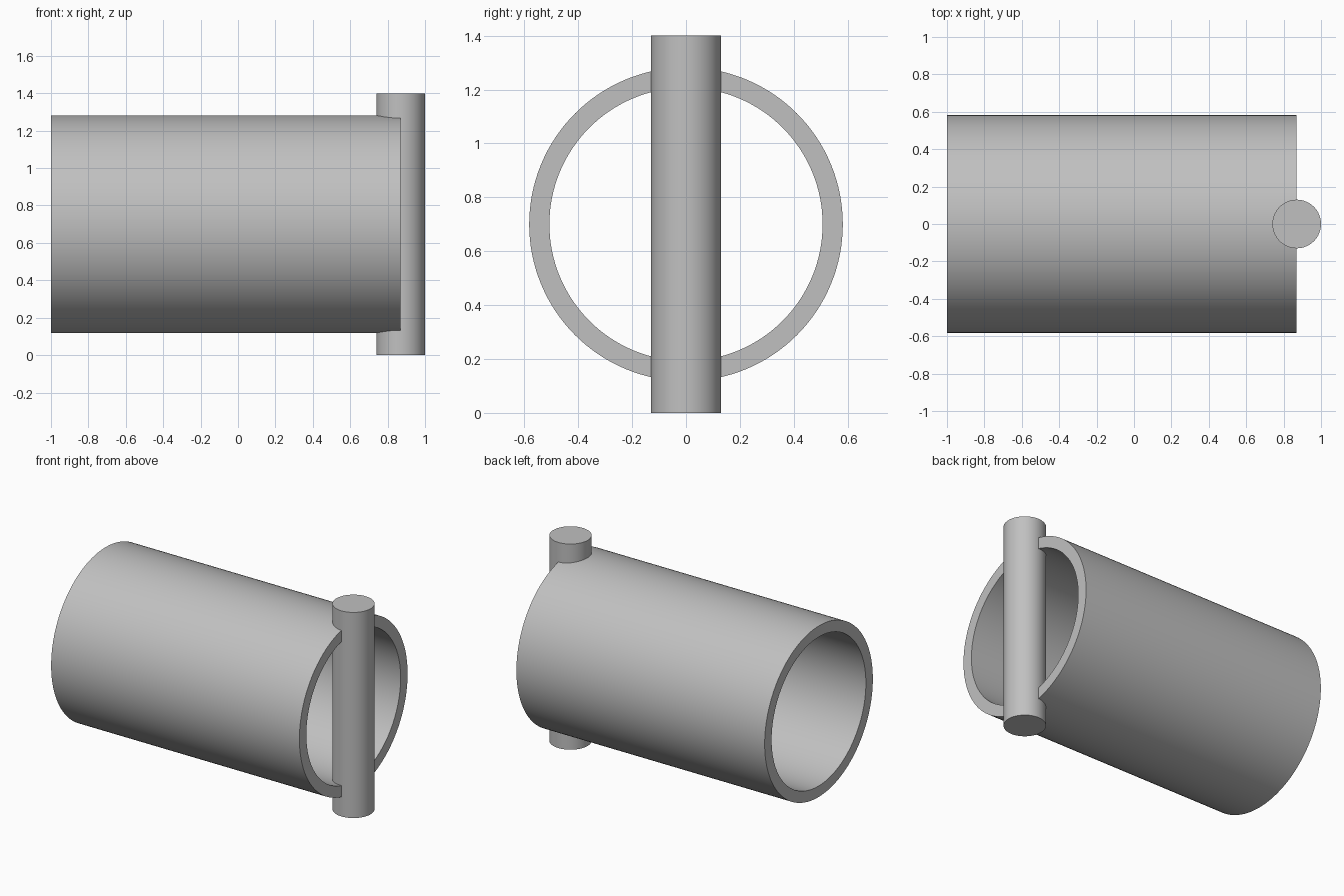
import bpy, bmesh, math
from mathutils import Vector

cube = bpy.data.objects.get("Cube")
if cube:
    bpy.data.objects.remove(cube, do_unlink=True)

AXIS_Z = 0.70
OUTER, INNER = 0.582, 0.507
BACK, MOUTH = -1.0, 0.87
PIN_RADIUS, PIN_HEIGHT = 0.13, 1.40

grey = bpy.data.materials.new("plain grey")
grey.use_nodes = True
colour = (0.53, 0.53, 0.53, 1)
grey.diffuse_color = colour
grey.node_tree.nodes["Principled BSDF"].inputs["Base Color"].default_value = colour


def lathe(name, profile, axis, steps):
    """Turn a closed or axis-touching profile into a solid around an axis."""
    bm = bmesh.new()
    verts = [bm.verts.new(p) for p in profile]
    edges = [bm.edges.new((a, b)) for a, b in zip(verts, verts[1:] + verts[:1])]
    bmesh.ops.spin(bm, geom=verts + edges, cent=(0, 0, 0), axis=axis,
                   angle=math.tau, steps=steps, use_duplicate=False)
    bmesh.ops.remove_doubles(bm, verts=bm.verts, dist=1e-5)
    bmesh.ops.recalc_face_normals(bm, faces=bm.faces)
    mesh = bpy.data.meshes.new(name)
    bm.to_mesh(mesh)
    bm.free()
    return finish(bpy.data.objects.new(name, mesh))


def finish(obj):
    if obj.name not in bpy.context.scene.collection.objects:
        bpy.context.scene.collection.objects.link(obj)
    obj.data.materials.append(grey)
    bpy.ops.object.select_all(action='DESELECT')
    obj.select_set(True)
    bpy.context.view_layer.objects.active = obj
    bpy.ops.object.shade_smooth_by_angle(angle=math.radians(30))
    return obj


# Open-ended thick tube lying along x
tube = lathe("tube", [(BACK, 0, INNER), (MOUTH, 0, INNER),
                      (MOUTH, 0, OUTER), (BACK, 0, OUTER)], Vector((1, 0, 0)), 128)
tube.location.z = AXIS_Z

# Upright round pin set through both walls at the tube mouth
bpy.ops.mesh.primitive_cylinder_add(vertices=64, radius=PIN_RADIUS, depth=PIN_HEIGHT,
                                    location=(MOUTH, 0, PIN_HEIGHT / 2))
pin = bpy.context.object
pin.name = "cross_pin"
finish(pin)
